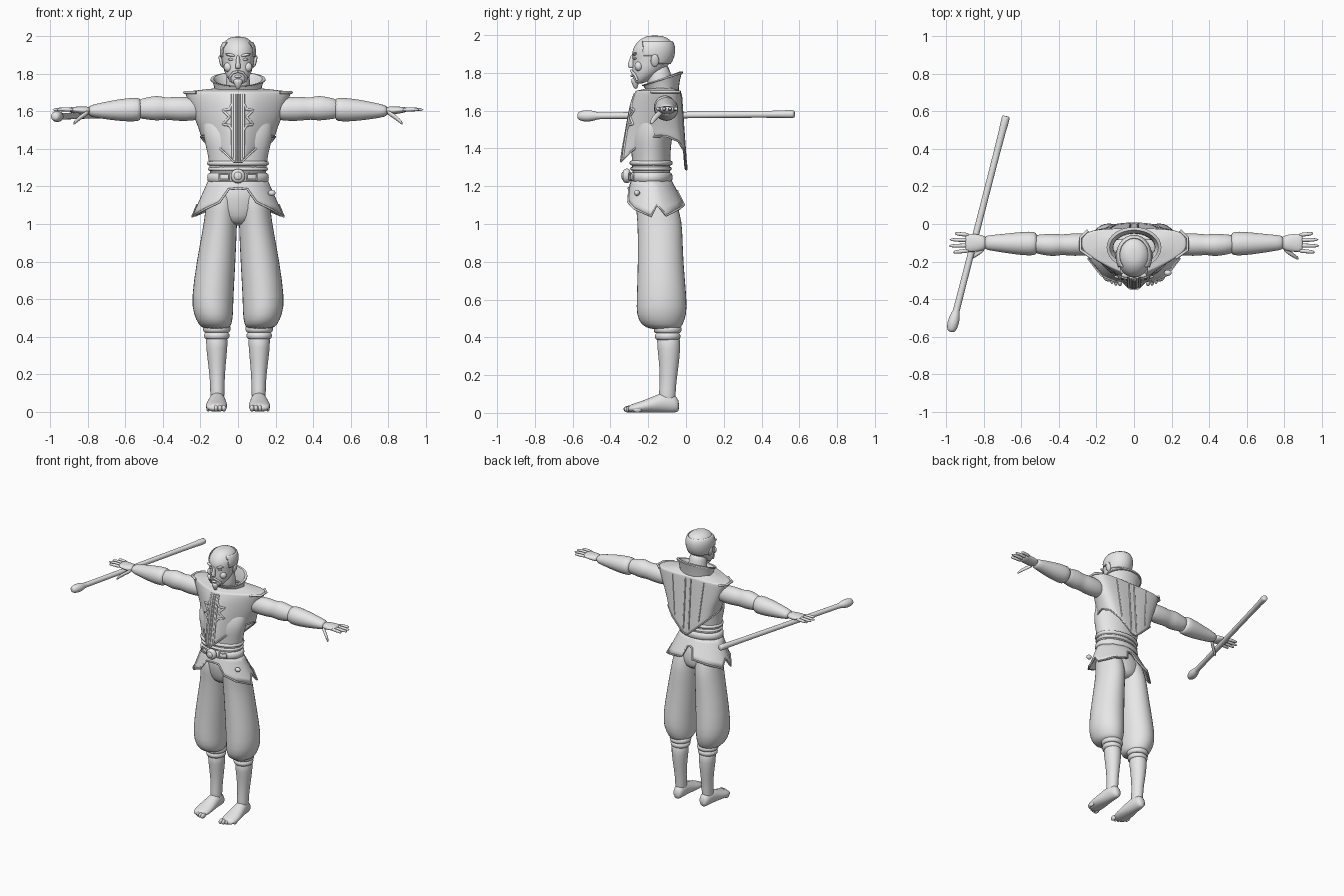
import bpy, bmesh
from math import sin, cos, pi, radians
from mathutils import Vector, Matrix
from mathutils.bvhtree import BVHTree

if "Cube" in bpy.data.objects:
    bpy.data.objects.remove(bpy.data.objects["Cube"])

grey = bpy.data.materials.new("plain_grey")
grey.use_nodes = True
grey.diffuse_color = (0.8, 0.8, 0.8, 1)
grey.node_tree.nodes["Principled BSDF"].inputs["Base Color"].default_value = (0.8, 0.8, 0.8, 1)


def finish(name, bm, mirror=False, thick=0, sub=0, sharp=None):
    """Turn a bmesh into a smooth object with the usual modifiers."""
    bmesh.ops.recalc_face_normals(bm, faces=bm.faces)
    mesh = bpy.data.meshes.new(name)
    bm.to_mesh(mesh)
    bm.free()
    mesh.materials.append(grey)
    mesh.shade_smooth()
    if sharp:
        mesh.set_sharp_from_angle(angle=radians(sharp))
    obj = bpy.data.objects.new(name, mesh)
    bpy.context.collection.objects.link(obj)
    if mirror:
        obj.modifiers.new("mirror", 'MIRROR')
    if thick:
        solid = obj.modifiers.new("thickness", 'SOLIDIFY')
        solid.thickness = thick
    if sub:
        obj.modifiers.new("smooth", 'SUBSURF').levels = sub
        obj.modifiers["smooth"].render_levels = sub
    return obj


def grid(name, rows, caps=False, **options):
    """Skin a list of closed point rings."""
    bm = bmesh.new()
    rings = [[bm.verts.new(p) for p in row] for row in rows]
    n = len(rings[0])
    for a, b in zip(rings, rings[1:]):
        for i in range(n):
            j = (i + 1) % n
            bm.faces.new((a[i], a[j], b[j], b[i]))
    if caps:
        bm.faces.new(rings[0])
        bm.faces.new(rings[-1])
    return finish(name, bm, **options)


def loft(name, axis, sections, n=16, caps=True, sub=1, **options):
    """Elliptic sections (position, centre a, centre b, radius a, radius b) along an axis."""
    k = "xyz".index(axis)
    rows = []
    for pos, ca, cb, ra, rb in sections:
        ring = []
        for i in range(n):
            t = 2 * pi * i / n
            p = [ca + ra * sin(t), cb - rb * cos(t)]
            p.insert(k, pos)
            ring.append(p)
        rows.append(ring)
    return grid(name, rows, caps, sub=sub, **options)


def ball(name, place, size, mirror=False, tilt=0):
    bm = bmesh.new()
    move = Matrix.Translation(place) @ Matrix.Rotation(tilt, 4, 'Y') @ Matrix.Diagonal((*size, 1))
    bmesh.ops.create_uvsphere(bm, u_segments=16, v_segments=10, radius=1, matrix=move)
    return finish(name, bm, mirror)


def cord(name, points, radius, cyclic=False):
    """Round trim along a list of points."""
    data = bpy.data.curves.new(name, 'CURVE')
    data.dimensions = '3D'
    data.bevel_depth, data.bevel_resolution, data.use_fill_caps = radius, 2, True
    line = data.splines.new('POLY')
    line.points.add(len(points) - 1)
    for point, co in zip(line.points, points):
        point.co = (*co, 1)
    line.use_cyclic_u = cyclic
    data.materials.append(grey)
    bpy.context.collection.objects.link(bpy.data.objects.new(name, data))


def table(z, pairs):
    """Straight-line lookup in rising (z, value) pairs."""
    for (a, u), (b, v) in zip(pairs, pairs[1:]):
        if z <= b:
            return u + (v - u) * max(0, (z - a) / (b - a))
    return pairs[-1][1]


# Legs, feet and baggy trousers
loft("lower_legs", 'z', [(.43, .113, -.095, .062, .066), (.34, .113, -.09, .058, .062),
     (.25, .112, -.09, .047, .052), (.16, .11, -.095, .039, .044), (.09, .11, -.1, .039, .046),
     (.04, .11, -.1, .035, .04)], mirror=True)
loft("feet", 'y', [(-.31, .115, .02, .04, .015), (-.28, .115, .025, .056, .025),
     (-.23, .115, .032, .06, .032), (-.17, .112, .045, .052, .045), (-.11, .11, .058, .043, .058),
     (-.06, .108, .05, .038, .05), (-.035, .108, .035, .024, .03)], mirror=True)
for i in range(5):
    ball("toe", (.075 + .021 * i, -.305 + .003 * i * i, .02), (.013 - .0008 * i, .026, .018), True)
loft("trouser_legs", 'z', [(1.22, .08, -.18, .08, .1), (1.05, .09, -.145, .088, .118),
     (.98, .096, -.137, .092, .121), (.8, .117, -.135, .106, .122), (.6, .137, -.128, .114, .136),
     (.52, .131, -.13, .108, .136), (.465, .122, -.128, .09, .112), (.44, .115, -.11, .07, .08)],
     mirror=True)
loft("trouser_seat", 'z', [(1.25, 0, -.18, .15, .1), (1.12, 0, -.155, .168, .113),
     (1.04, 0, -.145, .14, .108), (.99, 0, -.14, .05, .08)], n=24)
for low, grow in ((.42, 0), (.385, -.006)):
    loft("trouser_cuffs", 'z', [(low + z, .113, -.097, r + grow, r + grow) for z, r in
         ((0, .06), (.004, .075), (.035, .077), (.04, .06))], mirror=True)

# Body and sash
loft("torso", 'z', [(1.2, 0, -.185, .155, .103), (1.33, 0, -.185, .152, .102),
     (1.4, 0, -.185, .17, .105), (1.48, 0, -.18, .188, .11), (1.57, 0, -.15, .19, .1),
     (1.67, 0, -.12, .14, .07)], n=24)
for low, high, r in ((1.218, 1.275, .166), (1.28, 1.305, .162), (1.308, 1.338, .166)):
    loft("belt_band", 'z', [(z, 0, -.185, s, s - .05) for z, s in
         ((low, r - .02), (low + .003, r), (high - .003, r), (high, r - .02))], n=28)
loft("belt_buckle", 'y', [(-.335, 0, 1.255, .02, .02), (-.332, 0, 1.255, .038, .038),
     (-.29, 0, 1.255, .044, .044)], sub=2)
ball("buckle_boss", (0, -.333, 1.255), (.022, .01, .022))
for s in (-1, 1):
    plate = [(s * x, -.185 - .118 * (1 - (x / .168) ** 2) ** .5, z) for x, z in
             ((.05, 1.235), (.1, 1.235), (.1, 1.268), (.05, 1.268))]
    cord("belt_plate", plate, .006, True)
ball("belt_charm", (.18, -.26, 1.165), (.02, .016, .016))

# Flared skirt with a front opening, side notches and a rear slit
half = [(0, 1.19), (16, 1.185), (28, 1.115), (50, 1.08), (82, 1.04), (95, 1.1), (108, 1.045),
        (140, 1.08), (168, 1.1), (174, 1.17)]
hem = half + [(180, 1.175)] + [(360 - a, z) for a, z in reversed(half[1:])]
rows = []
for step in range(6):
    ring = []
    for a, low in hem:
        z = 1.235 + (low - 1.235) * step / 5
        f = (1.235 - z) / .19
        wide, deep = .158 + .085 * f, .107 + .075 * f
        ring.append((wide * sin(radians(a)), -.185 + .025 * f - deep * cos(radians(a)), z))
    rows.append(ring)
grid("skirt", rows, thick=.01, sharp=50)
cord("skirt_trim", rows[-1], .006, True)

# Sleeveless vest: keeled front, flat back, wide shoulders
outline = [(0, 1, 1.31), (.25, .9, 1.35), (.5, .68, 1.4), (.78, .4, 1.45), (1, .12, 1.475),
           (1, -.5, 1.455), (.86, -.9, 1.42), (.5, -1, 1.35), (.2, -1, 1.3), (0, -.97, 1.275)]
outline += [(-x, y, z) for x, y, z in outline[-2:0:-1]]
width = [(1.28, .155), (1.42, .186), (1.5, .207), (1.57, .236), (1.65, .265), (1.7, .285)]
chest = [(1.31, -.36), (1.55, -.315), (1.65, -.295), (1.7, -.275)]
spine = [(1.28, .005), (1.45, -.008), (1.7, -.025)]
rows = []
for step in range(8):
    ring = []
    for x, y, low in outline:
        z = low + (1.7 - low) * step / 7
        edge = table(z, chest if y > 0 else spine)
        ring.append(Vector((x * table(z, width), -.12 + abs(y) * (edge + .12), z)))
    rows.append(ring)
middle = Vector((0, -.125, 0))
for scale, z in ((.97, 1.706), (.8, 1.71), (.58, 1.718), (.44, 1.722)):
    rows.append([middle + (p - middle).xy.to_3d() * scale + Vector((0, 0, z)) for p in rows[7]])
vest = grid("vest", rows, thick=.01, sub=2)
cord("vest_hem_trim", [(a + b) / 2 for a, b in zip(rows[0], rows[0][1:] + rows[0][:1])], .005, True)
shoulder = [p for p in rows[7] if abs(p.x) > .2]
for s in (-1, 1):
    cord("shoulder_trim", [p * 1 for p in shoulder if p.x * s > 0], .008)

# Raised closures on the chest and seams on the back, laid on the vest surface
bpy.context.view_layer.update()
surface = BVHTree.FromObject(vest, bpy.context.evaluated_depsgraph_get())


def laid(name, flat, radius, side):
    points = []
    for (xa, za), (xb, zb) in zip(flat, flat[1:]):
        for i in range(7):
            x, z = xa + (xb - xa) * i / 6, za + (zb - za) * i / 6
            hit = surface.ray_cast(Vector((x, side, z)), Vector((0, -side, 0)))[0]
            if hit:
                points.append(hit)
    cord(name, points, radius)


for s in (-1, 1):
    laid("front_placket", [(s * .03, 1.69), (s * .03, 1.35)], .007, -1)
    laid("front_edge", [(s * .008, 1.69), (s * .008, 1.33)], .005, -1)
    laid("front_frog", [(s * x, z) for x, z in ((.03, 1.64), (.045, 1.61), (.08, 1.605), (.045, 1.57),
         (.08, 1.53), (.045, 1.525), (.03, 1.5))], .007, -1)
    laid("back_seam", [(s * .022, 1.69), (s * .022, 1.32)], .005, 1)
    laid("back_panel", [(s * .13, 1.69), (s * .1, 1.4)], .004, 1)

# Standing collar, high behind and low in front
rows = []
for lift, r in ((0, .122), (.5, .128), (.88, .138), (.9, .146), (1, .146), (1, .13), (.5, .112), (0, .11)):
    ring = []
    for i in range(28):
        t = 2 * pi * i / 28
        top = 1.772 - .036 * cos(t)
        ring.append((r * sin(t), -.125 - (r - .037) * cos(t), 1.695 + (top - 1.695) * lift))
    rows.append(ring)
grid("collar", rows, sharp=40)

# Arms and hands
loft("upper_arms", 'x', [(.17, -.11, 1.61, .05, .055), (.28, -.11, 1.612, .062, .067),
     (.35, -.11, 1.614, .06, .064), (.385, -.11, 1.614, .054, .058), (.43, -.112, 1.617, .063, .07),
     (.48, -.11, 1.615, .056, .06), (.55, -.105, 1.612, .048, .05)], mirror=True)
loft("forearms", 'x', [(.515, -.105, 1.61, .05, .05), (.525, -.104, 1.61, .067, .066),
     (.6, -.104, 1.607, .063, .063), (.68, -.103, 1.605, .053, .052), (.76, -.1, 1.602, .042, .037),
     (.8, -.1, 1.602, .038, .027)], mirror=True)
loft("palms", 'x', [(.78, -.1, 1.602, .035, .024), (.83, -.101, 1.604, .048, .022),
     (.88, -.1, 1.608, .05, .016), (.9, -.1, 1.609, .046, .012)], mirror=True)
for i, tip in enumerate((.965, .99, .985, .955)):
    y = -.142 + .028 * i
    loft("fingers", 'x', [(.87, y, 1.608, .012, .012), (.93, y * 1.1 + .01, 1.611, .012, .012),
         (tip, y * 1.2 + .02, 1.608, .008, .008)], n=8, mirror=True)
loft("thumbs", 'x', [(.79, -.125, 1.598, .018, .016), (.83, -.155, 1.575, .015, .015),
     (.86, -.175, 1.55, .013, .014), (.878, -.186, 1.532, .008, .009)], n=8, mirror=True)

# Neck, head and ears
loft("neck", 'z', [(1.66, 0, -.125, .075, .07), (1.75, 0, -.14, .064, .066),
                   (1.86, 0, -.15, .062, .066)])
profile = [(1.742, .026, -.272, -.23), (1.762, .045, -.282, -.19), (1.79, .065, -.283, -.145),
           (1.83, .08, -.285, -.1), (1.87, .086, -.282, -.072), (1.91, .092, -.288, -.062),
           (1.95, .088, -.272, -.064), (1.982, .064, -.24, -.088), (1.998, .03, -.2, -.13)]
head = loft("head", 'z', [(z, 0, (f + b) / 2, w, (b - f) / 2) for z, w, f, b in profile], n=24, sub=2)
ball("ears", (.09, -.165, 1.865), (.01, .022, .034), True, .25)

# Cropped hair around the sides and back, taken from the head surface
bpy.context.view_layer.update()
bm = bmesh.new()
bm.from_object(head, bpy.context.evaluated_depsgraph_get())


def haired(c):
    behind = c.y > -.15
    return (1.85 if behind else 1.89) < c.z < 1.968 and c.y > -.225 and (abs(c.x) > .04 or behind)


bmesh.ops.delete(bm, geom=[f for f in bm.faces if not haired(f.calc_center_median())], context='FACES')
finish("hair", bm, thick=.007).modifiers["thickness"].offset = 1

# Face details
loft("nose", 'z', [(1.9, 0, -.28, .009, .012), (1.86, 0, -.288, .011, .016),
     (1.835, 0, -.292, .017, .021), (1.824, 0, -.285, .014, .014)], n=10)
ball("brows", (.038, -.272, 1.899), (.03, .014, .008), True, -.2)
ball("eyes", (.036, -.268, 1.876), (.017, .011, .007), True)
ball("cheeks", (.05, -.25, 1.835), (.026, .022, .026), True)
ball("lips", (0, -.284, 1.785), (.02, .01, .008))
for s in (-1, 1):
    cord("moustache", [(s * x, y, z) for x, y, z in ((0, -.29, 1.812), (.025, -.285, 1.805),
         (.043, -.268, 1.785), (.042, -.258, 1.76))], .007)
loft("goatee", 'z', [(1.775, 0, -.27, .025, .02), (1.755, 0, -.27, .027, .022),
     (1.735, 0, -.268, .018, .017), (1.715, 0, -.266, .006, .007)], n=10)

# Staff held in the right hand
start, end = Vector((-.975, -.575, 1.572)), Vector((-.68, .575, 1.582))
staff = loft("staff", 'z', [(z, 0, 0, r, r) for z, r in ((0, .014), (.012, .026), (.055, .033),
             (.09, .026), (.11, .02), (.115, .018), (.25, .018), (1.12, .017), (1.125, .022),
             (1.182, .022), (1.187, .018))])
staff.matrix_world = Matrix.Translation(start) @ (end - start).to_track_quat('Z', 'Y').to_matrix().to_4x4()
